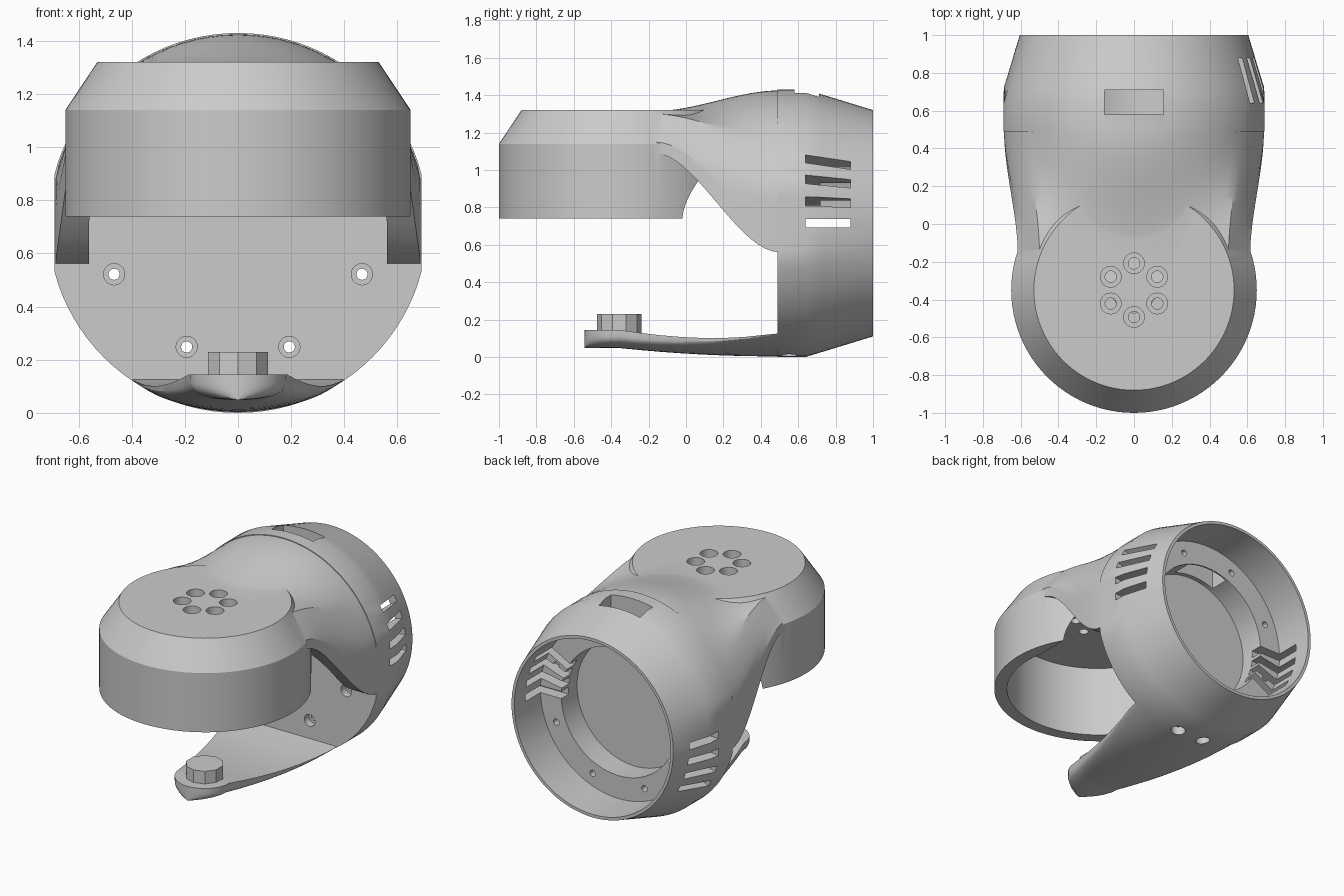
import bpy, bmesh, math
from mathutils import Matrix, Vector

if "Cube" in bpy.data.objects:
    bpy.data.objects.remove(bpy.data.objects["Cube"])

ZC = 0.715      # height of the housing axis
CUP_Y = -0.35   # cup axis position
Y_AXIS = Matrix.Translation((0, 0, ZC)) @ Matrix.Rotation(-math.pi / 2, 4, 'X')


def make(name, bm):
    bmesh.ops.recalc_face_normals(bm, faces=bm.faces)
    me = bpy.data.meshes.new(name)
    bm.to_mesh(me)
    bm.free()
    ob = bpy.data.objects.new(name, me)
    bpy.context.collection.objects.link(ob)
    return ob


def add_loft(bm, sections):
    rows = [[bm.verts.new(p) for p in s] for s in sections]
    n = len(rows[0])
    for a, b in zip(rows, rows[1:]):
        for i in range(n):
            j = (i + 1) % n
            bm.faces.new((a[i], a[j], b[j], b[i]))
    bm.faces.new(rows[0])
    bm.faces.new(rows[-1][::-1])


def add_lathe(bm, profile, n, mat):
    add_loft(bm, [[mat @ Vector((r * math.cos(2 * math.pi * i / n),
                                 r * math.sin(2 * math.pi * i / n), h))
                   for i in range(n)] for r, h in profile])


def add_box(bm, lo, hi, mat=Matrix()):
    add_loft(bm, [[mat @ Vector((x, y, z)) for x, z in
                   ((lo[0], lo[2]), (hi[0], lo[2]), (hi[0], hi[2]), (lo[0], hi[2]))]
                  for y in (lo[1], hi[1])])


def boolean(base, other, op):
    other.hide_render = True
    m = base.modifiers.new(op, 'BOOLEAN')
    m.operation = op
    m.solver = 'EXACT'
    m.object = other
    bpy.context.view_layer.objects.active = base
    bpy.ops.object.modifier_apply(modifier=m.name)
    bpy.data.objects.remove(other)


def lerp(a, b, t):
    return a + (b - a) * t


def clamp(v, m):
    return max(-m, min(m, v))


# Rear housing: tapered drum with flattened sides, flange ring and recess
bm = bmesh.new()
add_lathe(bm, [(.715, .49), (.715, .64), (.69, .722), (.605, 1), (.585, 1),
               (.585, .72), (.43, .72), (.43, .55)], 96, Y_AXIS)
for v in bm.verts:
    v.co.x = clamp(v.co.x, .69)
body = make("arm_body", bm)

# Front cup, solid at first
bm = bmesh.new()
add_lathe(bm, [(.65, .74), (.65, 1.14), (.53, 1.32)], 96,
          Matrix.Translation((0, CUP_Y, 0)))
cup = make("cup", bm)

# Neck: smooth loft from the cup outline to the housing arc
A = [(.615, 1.09), (.615, 1.15), (.50, 1.30), (0, 1.315)]
STEPS = (4, 8, 12)
half_a = [(lerp(p[0], q[0], i / k), lerp(p[1], q[1], i / k))
          for p, q, k in zip(A, A[1:], STEPS) for i in range(k)] + [A[-1]]
N = len(half_a) - 1
half_b = []
for i in range(N + 1):
    a = math.radians(lerp(-12.6, 90, i / N))
    half_b.append((clamp(.71 * math.cos(a), .688), ZC + .71 * math.sin(a)))
sections = []
for j in range(19):
    t = min(j / 17, 1)
    s = t * t * (3 - 2 * t)
    y = lerp(-.17, .5, t) if j < 18 else .53
    half = [(lerp(p[0], q[0], s), lerp(p[1], q[1], s)) for p, q in zip(half_a, half_b)]
    sections.append([(x, y, z) for x, z in half] +
                    [(-x, y, z) for x, z in half[-2::-1]])
bm = bmesh.new()
add_loft(bm, sections)
neck = make("neck", bm)

# Lower arm: circle segment at the housing fading to a rounded tip
TIP_Y, TIP_R = -.357, .185
stations = [(lerp(.53, TIP_Y, i / 8), None) for i in range(9)]
stations += [(TIP_Y - TIP_R * math.sin(f), TIP_R * math.cos(f))
             for f in [math.radians(d) for d in (15, 30, 45, 60, 72, 82, 88)]]
sections = []
for y, w in stations:
    t = min(max((.49 - y) / (.49 - TIP_Y), 0), 1)
    w = w or lerp(.405, TIP_R, t)
    top, bot = lerp(.13, .145, t), lerp(.003, .048, t)
    loop = []
    for i in range(25):
        a = math.pi * i / 24
        x = w * math.cos(a)
        arc = ZC - math.sqrt(.712 ** 2 - x * x)
        box = top - (top - bot) * max(math.sin(a), 0) ** .5
        loop.append((x, y, min(lerp(arc, box, t), top)))
    sections.append(loop)
bm = bmesh.new()
add_loft(bm, sections)
arm = make("lower_arm", bm)

for part in (neck, cup, arm):
    boolean(body, part, 'UNION')

# Cup cavity
bm = bmesh.new()
add_lathe(bm, [(.57, .4), (.57, 1.22)], 96, Matrix.Translation((0, CUP_Y, 0)))
boolean(body, make("cup_cavity", bm), 'DIFFERENCE')

# Arched cavity between the cup and the housing face
arch = [(.56, .3)] + [(.56 * math.cos(math.pi * i / 48), .72 + .49 * math.sin(math.pi * i / 48))
                      for i in range(49)] + [(-.56, .3)]
bm = bmesh.new()
add_loft(bm, [[(x, y, z) for x, z in arch] for y in (CUP_Y, .488)])
boolean(body, make("arch_cavity", bm), 'DIFFERENCE')

# Countersunk holes: six in the cup top, eight in the flange, two underneath
bm = bmesh.new()
for i in range(6):
    a = math.radians(90 + 60 * i)
    add_lathe(bm, [(.03, 1.1), (.03, 1.26), (.055, 1.26), (.055, 1.4)], 24,
              Matrix.Translation((.142 * math.cos(a), CUP_Y + .142 * math.sin(a), 0)))
for i in range(8):
    a = math.radians(22.5 + 45 * i)
    add_lathe(bm, [(.04, .45), (.04, .54), (.021, .54), (.021, .8)], 20,
              Matrix.Translation((.505 * math.cos(a), 0, .505 * math.sin(a))) @ Y_AXIS)
for x in (-.1, .1):
    add_lathe(bm, [(.045, -.1), (.045, .06)], 20, Matrix.Translation((x, .55, 0)))
boolean(body, make("screw_holes", bm), 'DIFFERENCE')

# Vent slots fanned about the housing axis, opposite each other
bm = bmesh.new()
for k in range(4):
    for flip in (0, 180):
        mat = Matrix.Translation((0, 0, ZC)) @ Matrix.Rotation(
            -math.radians(9.6 * k + flip), 4, 'Y')
        add_box(bm, (.38, .64, -.024), (.85, .88, .024), mat)
boolean(body, make("vent_slots", bm), 'DIFFERENCE')

# Rectangular window in the top of the housing
bm = bmesh.new()
add_box(bm, (-.155, .58, 1.0), (.155, .71, 1.6))
boolean(body, make("top_window", bm), 'DIFFERENCE')

# Ten-sided stud on the arm tip
bm = bmesh.new()
add_lathe(bm, [(.118, .12), (.118, .23)], 10,
          Matrix.Translation((0, TIP_Y, 0)) @ Matrix.Rotation(math.pi / 2, 4, 'Z'))
stud = make("arm_stud", bm)

bpy.ops.object.select_all(action='DESELECT')
body.select_set(True)
bpy.context.view_layer.objects.active = body
bpy.ops.object.shade_smooth_by_angle(angle=math.radians(25))
